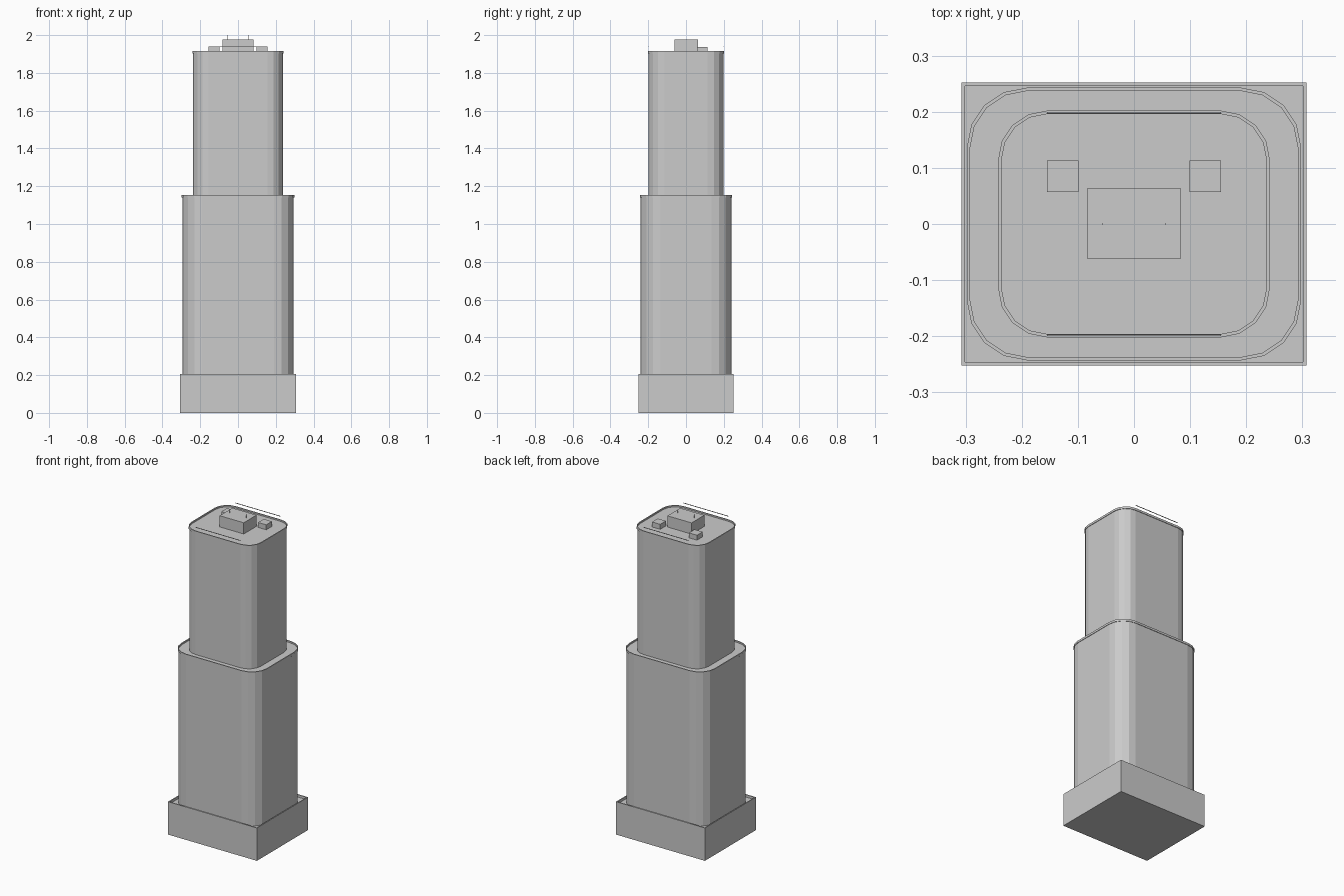
import bpy, bmesh
from math import cos, sin, pi

cube = bpy.data.objects.get("Cube")
if cube:
    bpy.data.objects.remove(cube, do_unlink=True)

grey = bpy.data.materials.new("light_grey")
grey.use_nodes = True
colour = (0.6, 0.6, 0.6, 1)
grey.diffuse_color = colour
grey.node_tree.nodes["Principled BSDF"].inputs["Base Color"].default_value = colour


def outline(hx, hy, radius=0, steps=4):
    """Rectangle outline, with rounded corners when radius is set."""
    if not radius:
        return [(hx, hy), (-hx, hy), (-hx, -hy), (hx, -hy)]
    points = []
    for corner, (sx, sy) in enumerate([(1, 1), (-1, 1), (-1, -1), (1, -1)]):
        for i in range(steps + 1):
            a = (corner + i / steps) * pi / 2
            points.append((sx * (hx - radius) + radius * cos(a),
                           sy * (hy - radius) + radius * sin(a)))
    return points


def loft(name, rings, closed=False):
    """Skin (outline, z) rings; cap the ends, or join last to first."""
    bm = bmesh.new()
    loops = [[bm.verts.new((x, y, z)) for x, y in pts] for pts, z in rings]
    pairs = list(zip(loops, loops[1:]))
    if closed:
        pairs.append((loops[-1], loops[0]))
    else:
        bm.faces.new(loops[0])
        bm.faces.new(loops[-1])
    for a, b in pairs:
        for i in range(len(a)):
            j = (i + 1) % len(a)
            bm.faces.new((a[i], a[j], b[j], b[i]))
    bmesh.ops.recalc_face_normals(bm, faces=bm.faces)
    mesh = bpy.data.meshes.new(name)
    bm.to_mesh(mesh)
    bm.free()
    mesh.materials.append(grey)
    obj = bpy.data.objects.new(name, mesh)
    bpy.context.collection.objects.link(obj)
    return obj


def box(name, x, y, hx, hy, z0, z1):
    pts = outline(hx, hy)
    obj = loft(name, [(pts, z0), (pts, z1)])
    obj.location = (x, y, 0)


def tier(name, hx, hy, radius, z0, z1):
    """Rounded tower section with a slim raised rim around its roof."""
    wall = outline(hx, hy, radius)
    loft(name + "_tower", [(wall, z0), (wall, z1 - 0.006)])
    outer = outline(hx + 0.003, hy + 0.003, radius + 0.003)
    inner = outline(hx - 0.003, hy - 0.003, radius - 0.003)
    low, high = z1 - 0.01, z1 + 0.003
    loft(name + "_rim", [(outer, low), (outer, high), (inner, high), (inner, low)], closed=True)


# Podium with a recessed roof behind a thin parapet
edge, recess = outline(0.307, 0.252), outline(0.301, 0.246)
loft("podium", [(edge, 0), (edge, 0.205), (recess, 0.205), (recess, 0.19)])

# Stacked tower sections
tier("lower", 0.295, 0.24, 0.104, 0.19, 1.15)
tier("upper", 0.239, 0.199, 0.084, 1.14, 1.913)

# Rooftop equipment
box("plant_room", 0, 0.001, 0.083, 0.063, 1.907, 1.977)
for side, s in (("left", 1), ("right", -1)):
    box(side + "_roof_unit", s * 0.127, 0.085, 0.028, 0.028, 1.907, 1.938)
    box(side + "_antenna", s * 0.056, 0, 0.001, 0.001, 1.977, 2.0)
for side, s in (("back", 1), ("front", -1)):
    box(side + "_rail", 0, s * 0.198, 0.155, 0.0015, 1.936, 1.939)
